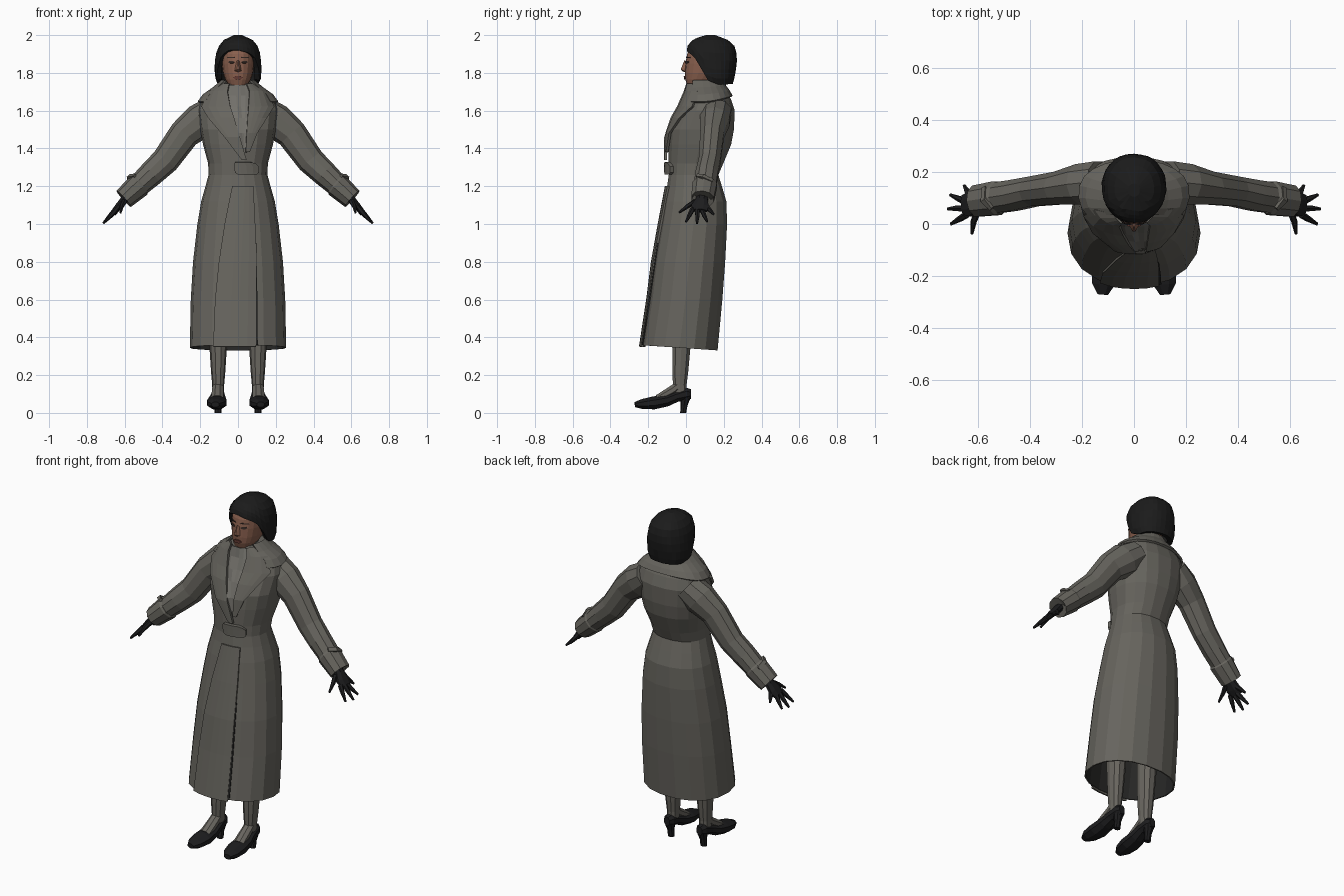
import bpy, bmesh, math, random
from mathutils import Vector as V
random.seed(4)


def material(name, r, g, b):
    m = bpy.data.materials.new(name)
    m.diffuse_color = (r, g, b, 1)
    return m


COAT = material("coat_grey", .135, .129, .112)
LINING = material("lining_dark", .02, .02, .019)
SCARF = material("scarf_grey", .17, .163, .145)
STOCKING = material("stocking_grey", .14, .132, .115)
BLACK = material("leather_black", .012, .012, .013)
HAIR = material("hair_black", .011, .011, .011)
SKIN = material("skin", .25, .115, .075)
LIP = material("lip_brown", .13, .045, .035)
EYE = material("eye_dark", .035, .022, .018)


def finish(name, bm, mat, mirror=False, thick=0, offset=0):
    bmesh.ops.recalc_face_normals(bm, faces=bm.faces)
    me = bpy.data.meshes.new(name)
    bm.to_mesh(me)
    bm.free()
    ob = bpy.data.objects.new(name, me)
    bpy.context.collection.objects.link(ob)
    me.materials.append(mat)
    if thick:
        s = ob.modifiers.new("thickness", 'SOLIDIFY')
        s.thickness, s.offset = thick, offset
    if mirror:
        ob.modifiers.new("mirror", 'MIRROR')
    return ob


def grid(name, rows, mat, closed=True, caps=(True, True), **kw):
    """Skin a list of equally long point rows."""
    bm = bmesh.new()
    vs = [[bm.verts.new(p) for p in r] for r in rows]
    n = len(rows[0])
    for a, b in zip(vs, vs[1:]):
        for i in range(n if closed else n - 1):
            j = (i + 1) % n
            bm.faces.new((a[i], a[j], b[j], b[i]))
    if closed and caps[0]:
        bm.faces.new(vs[0])
    if closed and caps[1]:
        bm.faces.new(vs[-1])
    return finish(name, bm, mat, **kw)


def at(table, z):
    """Interpolated (centre y, half width, half depth) at a height."""
    z = min(max(z, table[0][0]), table[-1][0])
    for a, b in zip(table, table[1:]):
        if z <= b[0]:
            t = (z - a[0]) / (b[0] - a[0])
            return [a[k] + (b[k] - a[k]) * t for k in (1, 2, 3)]


def around(table, z, a, off=0, x=0):
    cy, rx, ry = at(table, z)
    c, s = math.cos(a), math.sin(a)
    f = lambda v: math.copysign(abs(v) ** .9, v)
    return V((x + (rx + off) * f(c), cy + (ry + off) * f(s), z))


def loft(name, table, mat, n=18, x=0, **kw):
    rows = [[around(table, r[0], 2 * math.pi * i / n, 0, x) for i in range(n)] for r in table]
    return grid(name, rows, mat, **kw)


def patch(name, table, rows, mat, off, thick, cols=5, jitter=0, **kw):
    """Thin piece lying on the front of a lofted body; rows are (z, x0, x1)."""
    out = []
    for z, x0, x1 in rows:
        cy, rx, ry = at(table, z)
        row = []
        for i in range(cols):
            x = x0 + (x1 - x0) * i / (cols - 1)
            q = min(abs(x) / rx, 1) ** 2.22
            row.append(V((x, cy - ry * (1 - q) ** .45 - off + random.uniform(-jitter, jitter), z)))
        out.append(row)
    return grid(name, out, mat, closed=False, thick=thick, **kw)


def tube(name, pts, mat, side=(0, 1, 0), n=8, **kw):
    """Pts are (position, half width along side, half height)."""
    rows = []
    for i, (p, rs, ru) in enumerate(pts):
        t = (V(pts[min(i + 1, len(pts) - 1)][0]) - V(pts[max(i - 1, 0)][0])).normalized()
        s = V(side)
        s = (s - t * s.dot(t)).normalized()
        u = t.cross(s)
        rows.append([V(p) + s * rs * math.cos(2 * math.pi * (k + .5) / n)
                     + u * ru * math.sin(2 * math.pi * (k + .5) / n) for k in range(n)])
    return grid(name, rows, mat, **kw)


def hull(name, pts, mat, **kw):
    bm = bmesh.new()
    for p in pts:
        bm.verts.new(p)
    bmesh.ops.convex_hull(bm, input=bm.verts)
    return finish(name, bm, mat, **kw)


# Coat body: height, centre y, half width, half depth
BODY = [(.345, -.035, .255, .205), (.6, -.003, .25, .198), (.8, .017, .238, .193),
        (1.0, .04, .215, .18), (1.12, .048, .195, .168), (1.2, .045, .172, .147),
        (1.26, .04, .156, .133), (1.32, .052, .158, .147), (1.42, .073, .185, .168),
        (1.5, .083, .2, .173), (1.6, .11, .212, .15), (1.66, .12, .195, .12),
        (1.7, .112, .155, .107), (1.725, .105, .11, .095), (1.745, .1, .075, .088)]
coat = loft("coat_body", BODY, COAT, caps=(False, True), thick=.008, offset=-1)
coat.data.materials.append(LINING)
coat.modifiers["thickness"].material_offset = 1
for v in coat.data.vertices:
    if v.co.z < .4:
        v.co.z -= .07 * (v.co.y + .035)

# Overlapping front panel, dark slit beside it and back vent
patch("front_panel", BODY, [(.35, -.13, .095), (.6, -.12, .095), (.8, -.1, .095),
                            (1.0, -.07, .09), (1.2, -.03, .08)], COAT, .004, .012, 6)
patch("front_slit", BODY, [(.36, .092, .104), (.6, .092, .102), (.9, .092, .096)], LINING, .004, .006, 2)

# Waist tab with rounded ends
patch("waist_tab", BODY, [(1.262, .0, .095), (1.272, -.016, .106), (1.305, -.02, .106),
                          (1.32, -.02, .09), (1.327, -.015, .07)], COAT, .012, .02, 5)

# Lapels, collar and scarf
patch("left_lapel", BODY, [(1.74, .045, .075), (1.7, .06, .148), (1.62, .055, .188), (1.56, .05, .15),
                           (1.48, .045, .1), (1.38, .04, .06)], COAT, .012, .014)
patch("right_lapel", BODY, [(1.74, -.045, -.075), (1.7, -.055, -.148), (1.62, -.04, -.19), (1.56, -.02, -.155),
                            (1.46, .01, -.07), (1.34, .045, .02)], COAT, .016, .014)
patch("scarf_front", BODY, [(1.735, -.055, .055), (1.68, -.06, .065), (1.62, -.05, .06), (1.56, -.03, .055),
                            (1.48, -.0, .05), (1.4, .02, .045)], SCARF, .008, .006, 6, .006)
rows = []
for k in range(4):
    row = []
    for i in range(17):
        a = math.radians(-38 + 256 * i / 16)
        low = 1.645 + .03 * max(math.sin(a), 0)
        row.append(around(BODY, low + (1.757 - low) * k / 3, a, .01))
    rows.append(row)
grid("collar", rows, COAT, closed=False, thick=.012)
loft("scarf_neck", [(1.68, .09, .07, .08), (1.72, .085, .068, .07), (1.75, .085, .058, .062),
                    (1.757, .085, .05, .052)], SCARF, 12)

# Sleeves with cuffs and cuff straps
tube("sleeve", [((.13, .16, 1.6), .085, .08), ((.2, .152, 1.545), .082, .095), ((.285, .138, 1.475), .066, .082),
                ((.385, .125, 1.335), .06, .074), ((.46, .11, 1.265), .062, .068),
                ((.53, .1, 1.2), .062, .06)], COAT, n=10, mirror=True)
tube("cuff", [((.515, .1, 1.213), .062, .06), ((.525, .099, 1.205), .068, .067),
              ((.605, .088, 1.133), .063, .057), ((.59, .09, 1.147), .05, .045)], COAT, n=10, mirror=True)
tube("cuff_strap", [((.545, .06, 1.255), .012, .012), ((.575, .09, 1.25), .016, .014),
                    ((.572, .14, 1.225), .012, .012)], COAT, side=(.7, 0, -.7), n=4, mirror=True)

# Gloved hands
tube("glove_palm", [((.57, .09, 1.165), .032, .026), ((.605, .083, 1.125), .034, .022),
                    ((.632, .075, 1.093), .05, .02), ((.655, .072, 1.07), .042, .014)],
     BLACK, mirror=True)
FINGERS = {"index": ((.643, .035, 1.08), (.668, .02, 1.05), (.702, .0, 1.012)),
           "middle": ((.65, .06, 1.075), (.68, .06, 1.04), (.714, .058, 1.003)),
           "ring": ((.645, .085, 1.075), (.672, .097, 1.045), (.705, .112, 1.013)),
           "little": ((.628, .105, 1.095), (.64, .125, 1.075), (.652, .148, 1.05)),
           "thumb": ((.6, .05, 1.12), (.615, .01, 1.095), (.622, -.037, 1.06))}
for f, (a, b, c) in FINGERS.items():
    side = (1, 0, -1) if f == "thumb" else (0, 1, 0)
    tube("glove_" + f, [(a, .014, .014), (b, .012, .012), (c, .006, .006)], BLACK, side, 6, mirror=True)

# Stockinged legs and insteps
loft("leg", [(.1, -.03, .03, .036), (.15, -.033, .032, .038), (.22, -.03, .038, .044),
             (.36, -.024, .047, .051), (.6, -.01, .055, .06)], STOCKING, 10, .105, mirror=True)
tube("instep", [((.106, -.03, .15), .03, .025), ((.107, -.07, .12), .032, .028),
                ((.11, -.15, .075), .035, .022)], STOCKING, (1, 0, 0), mirror=True)

# Heeled shoes: y, bottom, top, half width, centre x
SHOE = [(.027, .075, .125, .02, .106), (.005, .066, .135, .034, .106), (-.05, .058, .115, .04, .107),
        (-.1, .034, .098, .05, .11), (-.17, .018, .088, .056, .112), (-.23, .02, .074, .047, .117),
        (-.27, .03, .058, .022, .12)]
tube("shoe", [((x, y, (b + t) / 2), w, (t - b) / 2 * 1.06) for y, b, t, w, x in SHOE],
     BLACK, (1, 0, 0), mirror=True)
loft("shoe_heel", [(0, -.015, .019, .016), (.04, -.01, .019, .018), (.085, -.003, .03, .03)],
     BLACK, 8, .106, mirror=True)

# Head, neck and nose
HEAD = [(1.718, .04, .025, .02), (1.735, .056, .05, .05), (1.765, .083, .068, .087), (1.8, .105, .08, .111),
        (1.85, .118, .086, .121), (1.9, .123, .086, .117), (1.95, .125, .07, .095), (1.975, .125, .03, .05)]
loft("head", HEAD, SKIN, 20)
loft("neck", [(1.7, .09, .05, .055), (1.8, .1, .05, .055)], SKIN, 12)
hull("nose", [(0, -.008, 1.868), (-.009, .002, 1.86), (.009, .002, 1.86), (-.006, -.028, 1.818),
              (.006, -.028, 1.818), (-.018, -.006, 1.81), (.018, -.006, 1.81), (0, -.012, 1.804),
              (0, .02, 1.81)], SKIN)

# Eyes, brows and lips as thin plates
patch("eye", HEAD, [(1.851, .026, .042), (1.857, .018, .052), (1.863, .026, .045)], EYE, .003, .004, mirror=True)
patch("brow", HEAD, [(1.878, .014, .058), (1.883, .02, .054)], EYE, .003, .004, mirror=True)
patch("lips", HEAD, [(1.766, -.012, .012), (1.775, -.026, .026), (1.784, -.012, .012)], LIP, .004, .006)

# Bobbed hair: lower edge rises over the face
HAIRS = [(1.73, .165, .1, .08), (1.76, .152, .118, .1), (1.8, .146, .125, .115), (1.88, .138, .12, .132),
         (1.92, .134, .112, .131), (1.95, .132, .1, .12), (1.98, .13, .07, .085), (2.0, .13, .022, .025)]
EDGE = [(0, 1.915), (30, 1.905), (50, 1.875), (62, 1.815), (72, 1.76), (95, 1.738), (180, 1.742)]


def hair_edge(d):
    for (a, p), (b, q) in zip(EDGE, EDGE[1:]):
        if d <= b:
            return p + (q - p) * (d - a) / (b - a)


rows = []
for s in (0, .12, .3, .48, .64, .78, .9, 1):
    row = []
    for i in range(30):
        d = -180 + 12 * i
        low = hair_edge(abs(d)) + .012 * math.exp(-((d + 20) / 25) ** 2)
        row.append(around(HAIRS, low + (2 - low) * s, math.radians(d - 90),
                          random.uniform(-.002, .002) if s < 1 else 0))
    rows.append(row)
grid("hair", rows, HAIR, caps=(False, True), thick=.028, offset=-1)
